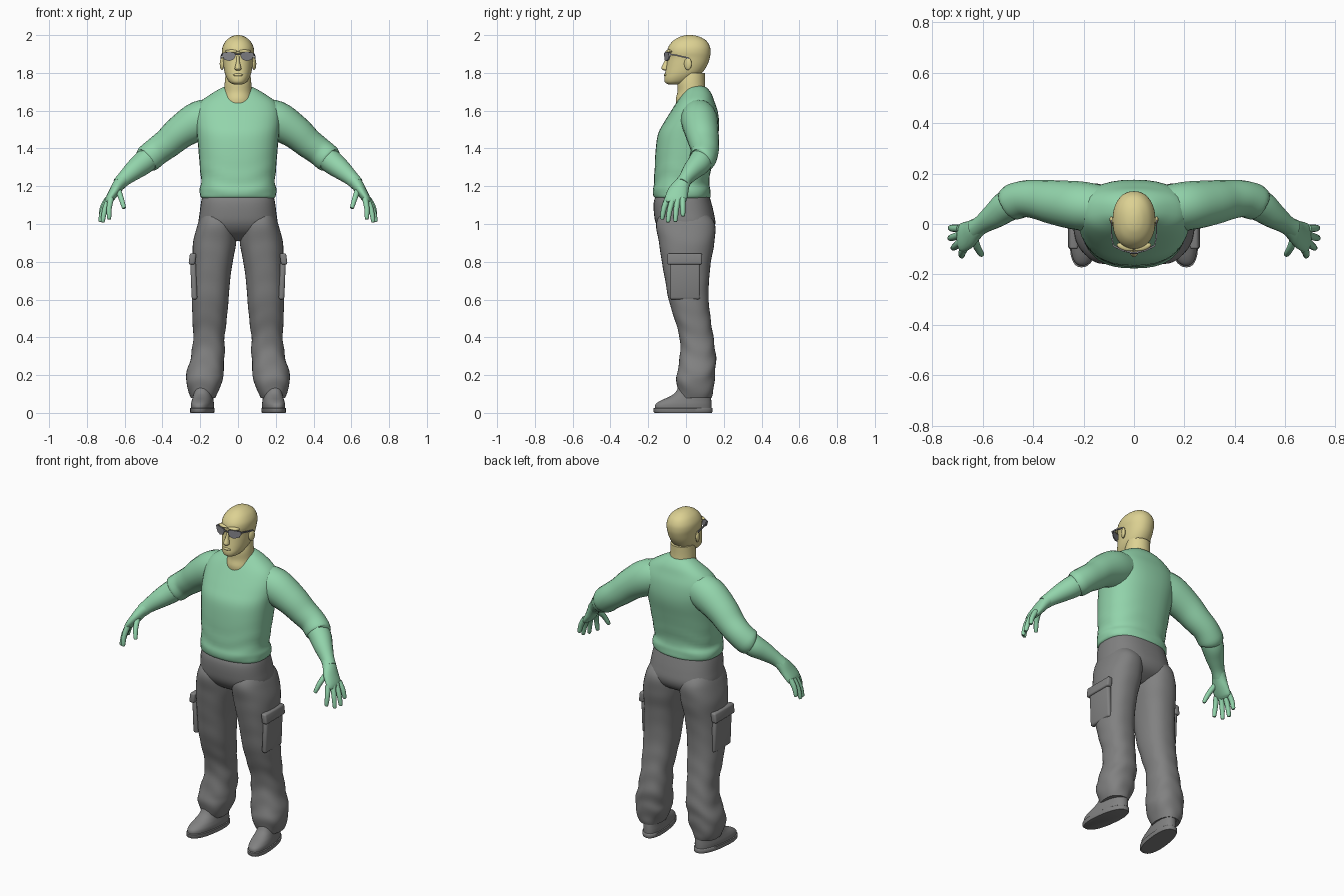
import bpy, bmesh, math
from mathutils import Vector

if "Cube" in bpy.data.objects:
    bpy.data.objects.remove(bpy.data.objects["Cube"])


def material(name, rgb):
    m = bpy.data.materials.new(name)
    m.diffuse_color = (*rgb, 1)
    m.use_nodes = True
    m.node_tree.nodes["Principled BSDF"].inputs["Base Color"].default_value = m.diffuse_color
    return m


GREEN = material("shirt green", (0.29, 0.66, 0.41))
GREY = material("trouser grey", (0.22, 0.22, 0.22))
SKIN = material("pale yellow skin", (0.72, 0.64, 0.29))
LENS = material("glasses grey", (0.24, 0.24, 0.26))


def finish(name, bm, mat, mirror=False, angle=50):
    bmesh.ops.recalc_face_normals(bm, faces=bm.faces)
    me = bpy.data.meshes.new(name)
    bm.to_mesh(me)
    bm.free()
    me.materials.append(mat)
    ob = bpy.data.objects.new(name, me)
    bpy.context.collection.objects.link(ob)
    if mirror:
        ob.modifiers.new("Mirror", 'MIRROR').use_mirror_merge = False
    bpy.ops.object.select_all(action='DESELECT')
    ob.select_set(True)
    bpy.context.view_layer.objects.active = ob
    bpy.ops.object.shade_smooth_by_angle(angle=math.radians(angle))
    return ob


def smooth_rows(rows, steps):
    """Catmull-Rom interpolation of number rows."""
    out = []
    for i in range(len(rows) - 1):
        p0, p1, p2, p3 = (rows[max(0, min(len(rows) - 1, i + k))] for k in (-1, 0, 1, 2))
        for s in range(steps):
            t = s / steps
            out.append([b + 0.5 * t * (c - a + t * (2 * a - 5 * b + 4 * c - d + t * (3 * (b - c) + d - a)))
                        for a, b, c, d in zip(p0, p1, p2, p3)])
    return out + [list(rows[-1])]


def skin_rings(rings):
    bm = bmesh.new()
    loops = [[bm.verts.new(p) for p in r] for r in rings]
    n = len(loops[0])
    for a, b in zip(loops, loops[1:]):
        for i in range(n):
            bm.faces.new((a[i], a[(i + 1) % n], b[(i + 1) % n], b[i]))
    bm.faces.new(loops[0])
    bm.faces.new(loops[-1])
    return bm


def spow(v, e):
    return math.copysign(abs(v) ** e, v)


def stack(name, rows, mat, mirror=False, steps=4, seg=36, e=0.85, fold=None, skew=0, angle=50):
    """Horizontal rings: z, centre x, half width, front y, back y."""
    rings = []
    for z, cx, hw, yf, yb in smooth_rows(rows, steps):
        ring = []
        for i in range(seg):
            a = 2 * math.pi * i / seg
            k = 1 + (fold(z, a) if fold else 0)
            y = (yf + yb) / 2 + k * (yb - yf) / 2 * spow(math.sin(a), e)
            ring.append((cx + k * hw * spow(math.cos(a), e) - skew * y, y, z))
        rings.append(ring)
    return finish(name, skin_rings(rings), mat, mirror, angle)


def limb(name, rows, mat, steps=4, seg=20, mirror=True):
    """Rings square to a path: x, y, z, radius across y, radius in the other direction."""
    rows = smooth_rows(rows, steps)
    pts = [Vector(r[:3]) for r in rows]
    rings = []
    for i, r in enumerate(rows):
        t = (pts[min(i + 1, len(pts) - 1)] - pts[max(i - 1, 0)]).normalized()
        side = Vector((0, 1, 0))
        side = (side - t * side.dot(t)).normalized()
        up = t.cross(side)
        rings.append([pts[i] + side * r[3] * math.cos(a) + up * r[4] * math.sin(a)
                      for a in (2 * math.pi * k / seg for k in range(seg))])
    return finish(name, skin_rings(rings), mat, mirror)


def ball(name, loc, size, mat, mirror=False, rot=0):
    bm = bmesh.new()
    bmesh.ops.create_uvsphere(bm, u_segments=20, v_segments=12, radius=1)
    c, s = math.cos(rot), math.sin(rot)
    for v in bm.verts:
        x, y, z = (v.co[k] * size[k] for k in range(3))
        v.co = (loc[0] + x * c - y * s, loc[1] + x * s + y * c, loc[2] + z)
    return finish(name, bm, mat, mirror)


def slab(name, lo, hi, mat, bevel, tilt=0):
    """Mirrored rounded box, leaning outward by tilt per unit of z."""
    bm = bmesh.new()
    bmesh.ops.create_cube(bm, size=1)
    for v in bm.verts:
        v.co = [(a + b) / 2 + c * (b - a) for a, b, c in zip(lo, hi, v.co)]
        v.co.x += tilt * (v.co.z - lo[2])
    bmesh.ops.bevel(bm, geom=bm.edges[:], offset=bevel, segments=3, profile=0.5, affect='EDGES')
    return finish(name, bm, mat, True)


# Sweater body with a soft gathered hem
stack("sweater_body", [
    (1.135, 0, .185, -.155, .12), (1.145, 0, .2, -.17, .13), (1.18, 0, .203, -.175, .13),
    (1.22, 0, .195, -.17, .122), (1.3, 0, .202, -.166, .135), (1.4, 0, .21, -.16, .155),
    (1.48, 0, .218, -.147, .172), (1.54, 0, .225, -.115, .175), (1.6, 0, .222, -.078, .167),
    (1.65, 0, .195, -.046, .15), (1.69, 0, .14, -.018, .135), (1.72, 0, .088, .005, .112),
    (1.73, 0, .06, .03, .09)], GREEN,
    fold=lambda z, a: .01 * math.sin(z * 70 + 2 * math.sin(3 * a)) * max(0, min(1, (1.4 - z) * 5)))

# Sleeves, forearms and hands
limb("sleeve", [
    (.10, .06, 1.575, .085, .09), (.20, .07, 1.55, .097, .103), (.30, .083, 1.49, .09, .09),
    (.37, .095, 1.43, .08, .08), (.43, .1, 1.385, .073, .075), (.478, .087, 1.345, .072, .074),
    (.49, .08, 1.335, .06, .062)], GREEN)
limb("forearm", [
    (.44, .098, 1.375, .06, .06), (.50, .073, 1.325, .063, .062), (.55, .035, 1.285, .052, .053),
    (.60, 0, 1.242, .038, .04), (.63, -.02, 1.212, .038, .036)], GREEN)
limb("palm", [
    (.595, .003, 1.247, .034, .034), (.628, -.02, 1.212, .042, .033), (.655, -.042, 1.17, .055, .028),
    (.682, -.055, 1.13, .057, .021), (.692, -.058, 1.112, .045, .012)], GREEN)
fingers = {
    "index_finger": ((.672, -.097, 1.135), (.682, -.116, 1.085), (.682, -.126, 1.03)),
    "middle_finger": ((.685, -.07, 1.13), (.705, -.086, 1.075), (.716, -.095, 1.015)),
    "ring_finger": ((.69, -.043, 1.13), (.715, -.052, 1.075), (.729, -.056, 1.018)),
    "little_finger": ((.69, -.017, 1.135), (.716, -.017, 1.09), (.727, -.016, 1.045)),
    "thumb": ((.636, -.05, 1.185), (.62, -.095, 1.14), (.604, -.12, 1.088))}
for name, (a, b, c) in fingers.items():
    tip = [q + (q - p) * .1 for p, q in zip(b, c)]
    limb(name, [(*a, .016, .016), (*b, .0145, .0145), (*c, .011, .011), (*tip, .003, .003)],
         GREEN, steps=3, seg=10)

# Trousers: seat and two loose, folded legs
stack("trouser_seat", [
    (1.16, 0, .185, -.155, .12), (1.12, 0, .195, -.17, .132), (1.06, 0, .203, -.17, .147),
    (1.0, 0, .208, -.158, .155), (.95, 0, .185, -.12, .13), (.91, 0, .1, -.05, .06)], GREY, e=.8)


def leg_fold(z, a):
    return (.025 * math.sin(z * 55 + 2.2 * math.sin(a * 2 + 1)) * max(.15, min(1, (.65 - z) * 3))
            if z < 1 else 0)


stack("trouser_leg", [
    (1.06, .115, .075, -.13, .11), (1.0, .113, .1, -.158, .153), (.9, .124, .114, -.143, .15),
    (.8, .134, .106, -.128, .132), (.7, .142, .1, -.11, .122), (.6, .147, .097, -.092, .12),
    (.5, .15, .091, -.062, .13), (.4, .154, .083, -.034, .145), (.3, .16, .089, -.032, .158),
    (.22, .174, .096, -.046, .156), (.17, .178, .098, -.05, .15), (.11, .184, .076, -.042, .145),
    (.08, .185, .065, -.03, .135)], GREY, True, steps=6, fold=leg_fold)
slab("cargo_pocket", (.215, -.085, .60), (.245, .075, .8), GREY, .012, .04)
slab("pocket_flap", (.228, -.1, .785), (.262, .085, .845), GREY, .01, -.12)

# Boots
stack("boot_sole", [(0, .187, .058, -.165, .137), (.006, .187, .061, -.172, .14),
                    (.024, .187, .061, -.172, .14), (.027, .187, .057, -.167, .137)],
      GREY, True, steps=1, skew=.12)
stack("boot_upper", [
    (.02, .187, .056, -.165, .135), (.045, .187, .057, -.162, .135), (.065, .187, .054, -.135, .134),
    (.085, .187, .051, -.09, .132), (.11, .187, .05, -.055, .13), (.16, .187, .05, -.03, .125)],
    GREY, True, skew=.12)

# Neck and bald head
stack("neck", [(1.62, 0, .078, -.05, .09), (1.66, 0, .077, -.054, .1), (1.7, 0, .073, -.045, .103),
               (1.75, 0, .07, -.045, .1), (1.8, 0, .065, -.03, .1)], SKIN, e=1)
stack("head", [
    (1.738, 0, .02, -.09, -.03), (1.748, 0, .042, -.11, .005), (1.77, 0, .058, -.115, .045),
    (1.80, 0, .07, -.11, .085), (1.84, 0, .077, -.103, .112), (1.88, 0, .081, -.098, .126),
    (1.91, 0, .085, -.1, .13), (1.94, 0, .081, -.092, .126), (1.97, 0, .064, -.068, .108),
    (1.99, 0, .039, -.035, .075), (1.998, 0, .018, -.008, .045), (2.0, 0, .005, .012, .026)], SKIN, e=.92)
ball("ear", (.085, .01, 1.848), (.01, .021, .033), SKIN, True, rot=-.35)
ball("brow", (.035, -.091, 1.914), (.035, .014, .009), SKIN, True, rot=.3)
ball("lips", (0, -.106, 1.789), (.026, .012, .008), SKIN)
stack("nose", [(1.812, 0, .007, -.115, -.09), (1.819, 0, .017, -.127, -.09), (1.83, 0, .016, -.13, -.09),
               (1.86, 0, .009, -.115, -.085), (1.89, 0, .008, -.102, -.08)], SKIN, seg=16, e=1)

# Sunglasses: curved lens plates, bridge and temples
bm = bmesh.new()
outline = [(.012, 1.905), (.045, 1.911), (.081, 1.906), (.082, 1.887), (.07, 1.869),
           (.045, 1.863), (.024, 1.87), (.014, 1.887)]
rim = [[bm.verts.new((x, -.116 + 4 * x * x + d, z)) for x, z in outline] for d in (0, .007)]
bm.faces.new(rim[0])
bm.faces.new(rim[1])
for i in range(8):
    j = (i + 1) % 8
    bm.faces.new((rim[0][i], rim[0][j], rim[1][j], rim[1][i]))
finish("sunglass_lens", bm, LENS, True, 30)
limb("glasses_bridge", [(-.016, -.114, 1.898, .004, .004), (.016, -.114, 1.898, .004, .004)],
     LENS, seg=8, mirror=False)
bm = bmesh.new()
arm = [[bm.verts.new((x + d, y, z + h)) for d, h in ((0, -.004), (.005, -.004), (.005, .004), (0, .004))]
       for x, y, z in ((.078, -.092, 1.9), (.086, -.05, 1.893), (.087, .015, 1.878))]
for a, b in zip(arm, arm[1:]):
    for i in range(4):
        bm.faces.new((a[i], a[(i + 1) % 4], b[(i + 1) % 4], b[i]))
bm.faces.new(arm[0])
bm.faces.new(arm[-1])
finish("glasses_temple", bm, LENS, True, 30)
